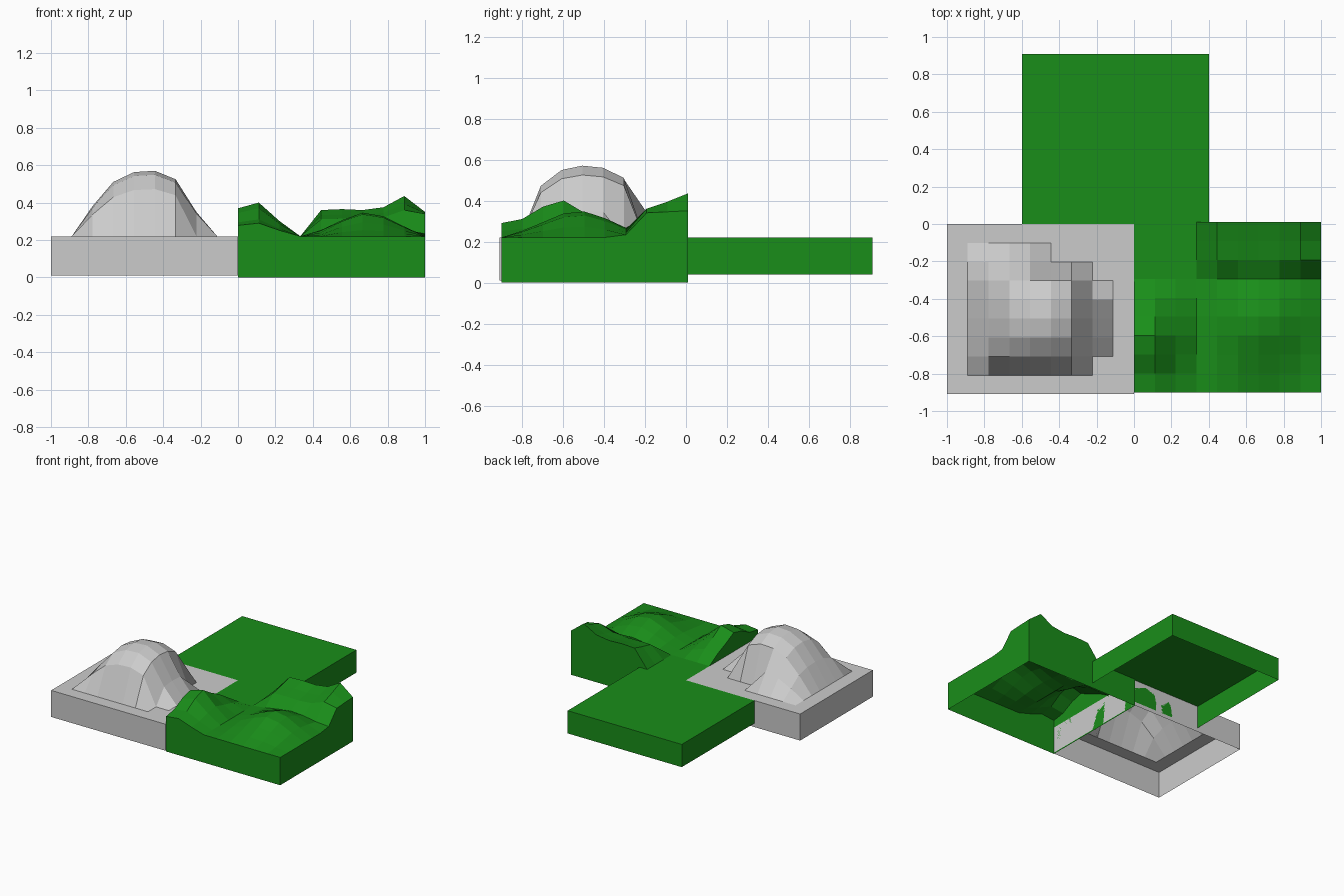
import bpy, math

if "Cube" in bpy.data.objects:
    bpy.data.objects.remove(bpy.data.objects["Cube"])

RIM = 0.22  # level of the flat ground on every tile


def material(name, colour):
    mat = bpy.data.materials.new(name)
    mat.diffuse_color = colour
    mat.use_nodes = True
    mat.node_tree.nodes["Principled BSDF"].inputs["Base Color"].default_value = mat.diffuse_color
    return mat


def tile(name, x0, x1, y0, y1, bottom, n=1, height=lambda i, j: 0.0, mat=None):
    """Open-bottomed tile: an n x n height grid with a skirt of walls."""
    verts = [(x0 + (x1 - x0) * i / n, y0 + (y1 - y0) * j / n, RIM + height(i, j))
             for j in range(n + 1) for i in range(n + 1)]
    w = n + 1
    faces = [(j * w + i, j * w + i + 1, (j + 1) * w + i + 1, (j + 1) * w + i)
             for j in range(n) for i in range(n)]
    # walk the border counter-clockwise and drop it to the base
    border = ([i for i in range(n)] + [j * w + n for j in range(n)] +
              [n * w + n - i for i in range(n)] + [(n - j) * w for j in range(n)])
    base = len(verts)
    verts += [(verts[k][0], verts[k][1], bottom) for k in border]
    m = len(border)
    for k in range(m):
        k2 = (k + 1) % m
        faces.append((border[k2], border[k], base + k, base + k2))
    mesh = bpy.data.meshes.new(name)
    mesh.from_pydata(verts, [], faces)
    mesh.update()
    if mat:
        mesh.materials.append(mat)
    obj = bpy.data.objects.new(name, mesh)
    bpy.context.collection.objects.link(obj)
    return obj


# Mountain: cross profiles along x and y
MX = [0, 0, .46, .83, .98, 1, .87, .37, 0, 0]
MY = [0, 0, .72, .94, 1, .97, .83, .40, 0, 0]


def mountain(i, j):
    if (i >= 5 and j == 7) or (i == 7 and j in (2, 6)):  # notched corners
        return 0.0
    return 0.35 * MX[i] * MY[j]


# Hills: left knoll, back ridge and a round middle hill
KNOLL_X = [.83, 1, .45, 0, 0, 0, 0, 0, 0, 0]
KNOLL_Y = [.07, .09, .15, .18, .12, .07, 0, 0, 0, 0]
RIDGE_X = [0, 0, 0, 0, .14, .145, .14, .155, .215, .13]
RIDGE_Y = [0, 0, 0, 0, 0, 0, .1, .65, .81, 1]


def hills(i, j):
    knoll = KNOLL_X[i] * KNOLL_Y[j]
    ridge = RIDGE_X[i] * RIDGE_Y[j]
    if i == 9 and j >= 7:
        ridge = 0.12 + 0.005 * (j - 7)
    dome = 0.13 * math.exp(-((i - 6.2) / 1.9) ** 2 - ((j - 3.7) / 2.3) ** 2)
    if i <= 3 or i == 9 or j == 0:
        dome = 0
    return max(knoll, ridge, dome)


green = material("grass", (0.01, 0.27, 0.01, 1))
tile("mountain_tile", -1.0, 0.0, -0.91, 0.0, 0.01, 9, mountain)
tile("hill_tile", 0.0, 1.0, -0.90, 0.01, 0.0, 9, hills, green)
tile("flat_tile", -0.6, 0.4, 0.0, 0.91, 0.04, mat=green)
